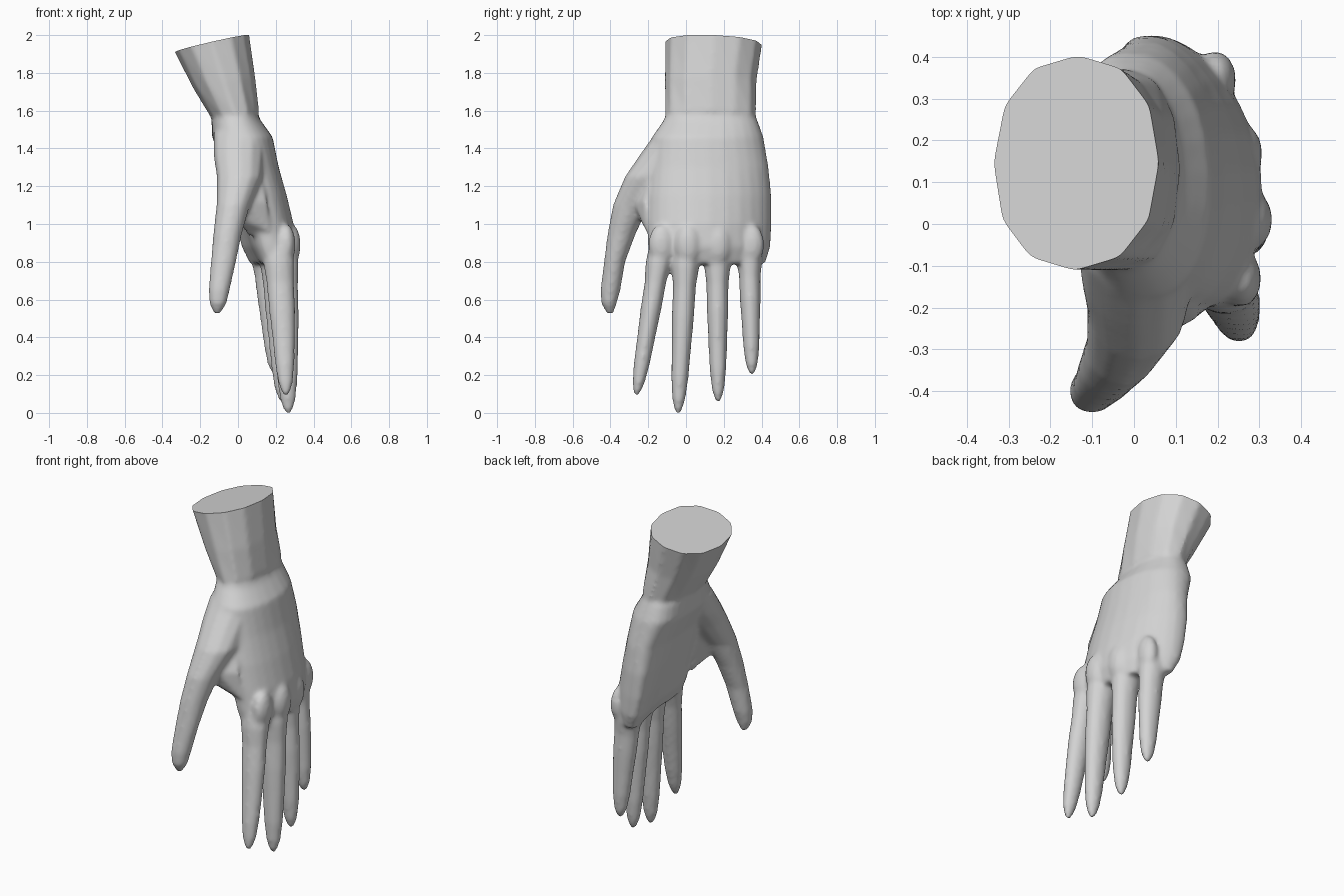
import bpy, bmesh, math
from mathutils import Vector, Matrix

skin = bpy.data.materials.new("light grey")
skin.diffuse_color = (0.65, 0.65, 0.65, 1)


def loft(bm, rings, sides, power=2.0):
    """Closed tube through rings of (x, y, z, rx, ry, slope, arch)."""
    loops = []
    for x, y, z, rx, ry, slope, arch in rings:
        loop = []
        for i in range(sides):
            a = 2 * math.pi * i / sides
            c, s = math.cos(a), math.sin(a)
            dx = rx * math.copysign(abs(c) ** (2 / power), c)
            dy = ry * math.copysign(abs(s) ** (2 / power), s)
            off = y + dy - 0.05
            bend = arch * off ** 2 * (1 if off > 0 else 0.4)
            loop.append(bm.verts.new((x + dx - bend, y + dy, z + slope * dx)))
        loops.append(loop)
    for a, b in zip(loops, loops[1:]):
        for i in range(sides):
            j = (i + 1) % sides
            bm.faces.new((a[i], b[i], b[j], a[j]))
    bm.faces.new(loops[0])
    bm.faces.new(loops[-1][::-1])


bm = bmesh.new()

# Forearm, left overlong and trimmed at the end
loft(bm, [(-0.198, 0.159, 2.15, 0.231, 0.272, 0.23, 0),
          (-0.138, 0.147, 1.955, 0.198, 0.258, 0.23, 0),
          (-0.073, 0.13, 1.75, 0.164, 0.244, 0.2, 0),
          (-0.015, 0.13, 1.58, 0.127, 0.243, 0.15, 0),
          (-0.01, 0.13, 1.50, 0.1, 0.21, 0, 0)], 12, 2.2)

# Palm
loft(bm, [(-0.015, 0.13, 1.61, 0.105, 0.22, 0, 0),
          (-0.01, 0.13, 1.55, 0.13, 0.248, 0, 0.1),
          (0.025, 0.115, 1.46, 0.16, 0.295, 0, 0.3),
          (0.08, 0.125, 1.30, 0.138, 0.312, 0, 0.4),
          (0.125, 0.125, 1.15, 0.136, 0.327, 0, 0.6),
          (0.166, 0.125, 1.00, 0.131, 0.328, 0, 0.75),
          (0.190, 0.122, 0.88, 0.120, 0.325, 0, 0.8),
          (0.200, 0.115, 0.79, 0.085, 0.305, 0, 0.8)], 28, 2.35)

# Knuckles
for x, y in ((0.255, -0.13), (0.282, 0.01), (0.258, 0.17), (0.195, 0.345)):
    bmesh.ops.create_uvsphere(
        bm, u_segments=16, v_segments=10, radius=1,
        matrix=Matrix.Translation((x, y, 0.89)) @ Matrix.Diagonal((0.05, 0.07, 0.11, 1)))

# Thumb
loft(bm, [(0.008, -0.035, 1.48, 0.14, 0.13, 0, 0),
          (0.004, -0.11, 1.36, 0.135, 0.14, 0, 0),
          (0.008, -0.20, 1.25, 0.122, 0.125, 0, 0),
          (-0.025, -0.29, 1.10, 0.09, 0.098, 0, 0),
          (-0.055, -0.34, 0.95, 0.077, 0.076, 0, 0),
          (-0.077, -0.378, 0.80, 0.068, 0.057, 0, 0),
          (-0.10, -0.40, 0.65, 0.057, 0.054, 0, 0),
          (-0.106, -0.408, 0.58, 0.047, 0.042, 0, 0),
          (-0.11, -0.402, 0.525, 0.018, 0.018, 0, 0)], 12)

# Web between thumb and palm
web = [(0.06, -0.275, 1.11), (-0.04, -0.26, 1.05), (0.165, -0.21, 0.96),
       (0.06, -0.14, 0.93), (0.12, -0.19, 1.25), (0.0, -0.1, 1.25),
       (0.16, -0.22, 1.12)]
bmesh.ops.convex_hull(bm, input=[bm.verts.new(p) for p in web])

# Fingers: knuckle, tip, width scale
fingers = [((0.205, -0.122, 0.93), (0.254, -0.262, 0.092), 0.97),
           ((0.224, 0.005, 0.93), (0.266, -0.042, -0.003), 1.03),
           ((0.190, 0.165, 0.93), (0.236, 0.17, 0.058), 1.0),
           ((0.140, 0.333, 0.93), (0.198, 0.349, 0.203), 0.97)]
# Fraction along the finger, half depth, half width
profile = [(0, 0.07, 0.06), (0.08, 0.085, 0.07), (0.16, 0.086, 0.073),
           (0.28, 0.077, 0.06), (0.45, 0.073, 0.058), (0.62, 0.064, 0.051),
           (0.8, 0.054, 0.045), (0.92, 0.041, 0.034), (0.98, 0.024, 0.02),
           (1, 0.012, 0.01)]
for base, tip, scale in fingers:
    rings = []
    for t, depth, width in profile:
        p = Vector(base).lerp(Vector(tip), t)
        bow = 0.006 * math.sin(math.pi * t)
        rings.append((p.x + bow, p.y, p.z, depth * scale, width * scale, 0, 0))
    loft(bm, rings, 12)

bmesh.ops.recalc_face_normals(bm, faces=bm.faces)
mesh = bpy.data.meshes.new("hand")
bm.to_mesh(mesh)
bm.free()
hand = bpy.data.objects.new("hand", mesh)
bpy.context.collection.objects.link(hand)

# Fuse the parts into one softly blended skin
fuse = hand.modifiers.new("fuse", 'REMESH')
fuse.mode = 'VOXEL'
fuse.voxel_size = 0.012
fuse.use_smooth_shade = True
soften = hand.modifiers.new("soften", 'SMOOTH')
soften.factor = 0.5
soften.iterations = 10
bpy.context.view_layer.update()
fused = hand.evaluated_get(bpy.context.evaluated_depsgraph_get())

# Trim the forearm with a tilted flat end
bm = bmesh.new()
bm.from_mesh(fused.to_mesh())
fused.to_mesh_clear()
hand.modifiers.clear()
for face in bm.faces:
    face.smooth = True
cut = bmesh.ops.bisect_plane(bm, geom=bm.verts[:] + bm.edges[:] + bm.faces[:],
                             plane_co=(-0.138, 0.145, 1.955),
                             plane_no=(-0.23, 0.04, 1), clear_outer=True)
rim = [e for e in cut["geom_cut"] if isinstance(e, bmesh.types.BMEdge)]
cap = bmesh.ops.holes_fill(bm, edges=rim, sides=0)
for face in cap["faces"]:
    face.smooth = False
bmesh.ops.recalc_face_normals(bm, faces=bm.faces)
bm.to_mesh(mesh)
bm.free()
mesh.materials.clear()
mesh.materials.append(skin)
